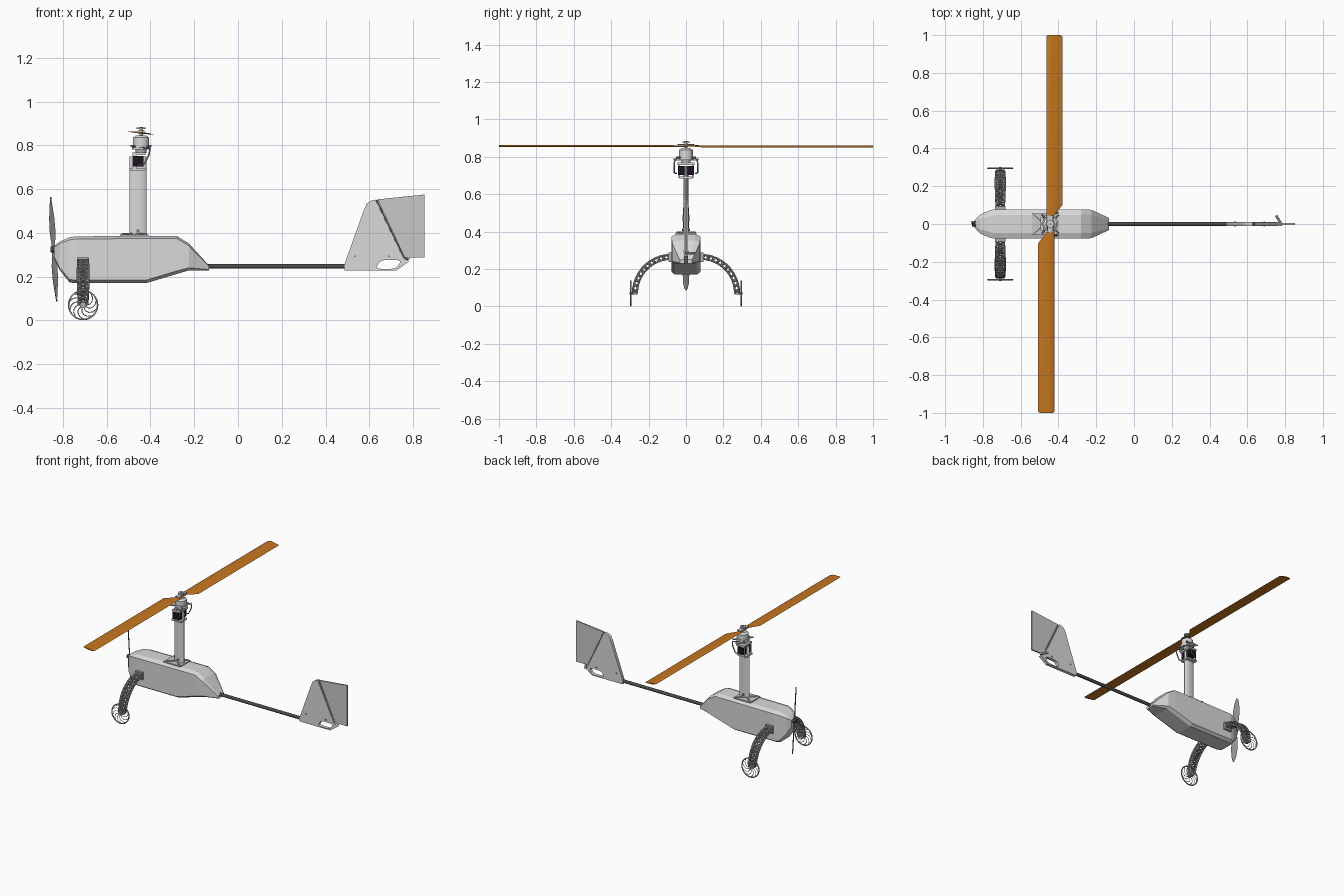
import bpy, bmesh
from math import sin, cos, pi, radians, copysign
from mathutils import Vector, Matrix

if "Cube" in bpy.data.objects:
    bpy.data.objects.remove(bpy.data.objects["Cube"])


def material(name, rgb):
    m = bpy.data.materials.new(name)
    m.use_nodes = True
    m.diffuse_color = (*rgb, 1)
    m.node_tree.nodes["Principled BSDF"].inputs["Base Color"].default_value = (*rgb, 1)
    return m


LIGHT = material("light grey", (.7, .7, .7))
PANEL = material("panel grey", (.58, .58, .58))
GEAR = material("gear grey", (.42, .42, .42))
MID = material("mid grey", (.27, .27, .27))
DARK = material("dark grey", (.075, .068, .068))
BLACK = material("black", (.013, .006, .015))
ORANGE = material("orange brown", (.56, .18, .014))


def add(name, bm, mat):
    bmesh.ops.recalc_face_normals(bm, faces=bm.faces)
    me = bpy.data.meshes.new(name)
    bm.to_mesh(me)
    bm.free()
    ob = bpy.data.objects.new(name, me)
    me.materials.append(mat)
    bpy.context.collection.objects.link(ob)
    return ob


def box(name, mat, centre, size):
    bm = bmesh.new()
    bmesh.ops.create_cube(bm, size=1, matrix=Matrix.Translation(centre) @ Matrix.Diagonal((*size, 1)))
    return add(name, bm, mat)


def rod(name, mat, a, b, r1, r2=None, sides=24):
    a, b = Vector(a), Vector(b)
    turn = (b - a).to_track_quat("Z", "Y").to_matrix().to_4x4()
    bm = bmesh.new()
    bmesh.ops.create_cone(bm, cap_ends=True, segments=sides, radius1=r1, radius2=r1 if r2 is None else r2,
                          depth=(b - a).length, matrix=Matrix.Translation((a + b) / 2) @ turn)
    return add(name, bm, mat)


def loft(name, mat, rings):
    bm = bmesh.new()
    loops = [[bm.verts.new(p) for p in ring] for ring in rings]
    n = len(loops[0])
    for a, b in zip(loops, loops[1:]):
        for i in range(n):
            bm.faces.new((a[i], a[(i + 1) % n], b[(i + 1) % n], b[i]))
    bm.faces.new(loops[0])
    bm.faces.new(loops[-1])
    return add(name, bm, mat)


def slab(name, mat, outline, half):
    return loft(name, mat, [[(x, y, z) for x, z in outline] for y in (-half, half)])


def tubes(name, mat, paths, radius, cyclic=False, res=0):
    cu = bpy.data.curves.new(name, "CURVE")
    cu.dimensions = "3D"
    cu.bevel_depth, cu.bevel_resolution, cu.use_fill_caps = radius, res, True
    for path in paths:
        sp = cu.splines.new("POLY")
        sp.points.add(len(path) - 1)
        for p, co in zip(sp.points, path):
            p.co = (*co, 1)
        sp.use_cyclic_u = cyclic
    cu.materials.append(mat)
    ob = bpy.data.objects.new(name, cu)
    bpy.context.collection.objects.link(ob)
    return ob


# Fuselage: x, half width, bottom, top, corner cut
def section(x, w, lo, hi, c):
    half = [(w - c, lo), (w, lo + c * .7), (w, hi - c * .6), (w - c * 1.5, hi)]
    return [(x, y, z) for y, z in half] + [(x, -y, z) for y, z in reversed(half)]


loft("fuselage", LIGHT, [section(*s) for s in (
    (-.84, .025, .285, .34, .008), (-.815, .05, .23, .36, .015), (-.77, .07, .173, .38, .02),
    (-.74, .078, .17, .384, .02), (-.42, .078, .17, .386, .02), (-.28, .078, .212, .386, .02),
    (-.225, .075, .228, .352, .018), (-.132, .032, .228, .25, .006))])

# Tail boom, fin and rudder
rod("tail_boom", DARK, (-.16, 0, .247), (.5, 0, .247), .011)
fin = slab("tail_fin", LIGHT, [(.487, .228), (.487, .258), (.573, .498), (.588, .533), (.605, .546), (.628, .552),
                               (.755, .285), (.783, .27), (.724, .228)], .011)


# Rounded slot through the fin foot, leaning back with its trailing edge
def soft(v):
    return copysign(abs(v) ** .6, v)


slot = slab("slot_cutter", LIGHT, [(.688 + .048 * soft(cos(a)) + .012 * soft(sin(a)), .256 + .021 * soft(sin(a)))
                                   for a in [i * pi / 14 for i in range(28)]], .05)
slot.hide_render = slot.hide_viewport = True
cut = fin.modifiers.new("slot", "BOOLEAN")
cut.operation, cut.object, cut.solver = "DIFFERENCE", slot, "EXACT"
slab("rudder", PANEL, [(.638, .553), (.852, .575), (.852, .288), (.762, .288)], .005)
rod("rudder_hinge", MID, (.632, 0, .55), (.758, 0, .284), .005, sides=8)
rod("horn_arm", LIGHT, (.78, 0, .284), (.752, .045, .284), .007, sides=8)
for x in (.535, .69):
    rod("fin_bolt", MID, (x, -.014, .293), (x, .014, .293), .005, sides=10)

# Mast with streamlined section and its mount
loft("mast", LIGHT, [[(-.457 - .038 * cos(a), .013 * sin(a), z) for a in [i * pi / 10 for i in range(20)]]
                     for z in (.38, .75)])
box("mast_mount", PANEL, (-.475, 0, .389), (.13, .11, .007))
for s in (-1, 1):
    rod("mount_rib", PANEL, (-.53, -.05 * s, .394), (-.42, .05 * s, .394), .006, sides=6)
    rod("mast_collar_bolt", GEAR, (-.457, 0, .41), (-.457, .022 * s, .41), .007, sides=10)

# Rotor head
AX = -.443
box("head_base", LIGHT, (-.457, 0, .69), (.075, .07, .01))
box("tilt_motor", BLACK, (-.455, 0, .727), (.048, .088, .048))
box("head_plate", LIGHT, (-.452, 0, .762), (.06, .09, .012))
for s in (-1, 1):
    box("head_cheek", LIGHT, (-.474, .036 * s, .725), (.018, .008, .075))
    box("head_bar", LIGHT, (AX, .045 * s, .785), (.02, .045, .01))
    tubes("control_link", GEAR, [[(-.455, .05 * s, .71), (-.428, .062 * s, .715), (-.408, .063 * s, .755),
                                  (-.402, .06 * s, .785), (AX, .05 * s, .79)]], .004, res=1)
    for t in (-1, 1):
        rod("swash_arm", GEAR, (AX, 0, .792), (AX + .045 * t, .05 * s, .797), .005, sides=8)
rod("pivot_block", GEAR, (AX, 0, .765), (AX, 0, .785), .025)
rod("bearing_ring", LIGHT, (AX, 0, .782), (AX, 0, .802), .042)
rod("bearing_housing", LIGHT, (AX, 0, .802), (AX, 0, .835), .037)
rod("bearing_cone", LIGHT, (AX, 0, .835), (AX, 0, .846), .037, .022)
rod("rotor_shaft", GEAR, (AX, 0, .845), (AX, 0, .885), .008)
rod("rotor_cap", LIGHT, (AX, 0, .874), (AX, 0, .881), .02)
box("rotor_clamp", PANEL, (AX, 0, .865), (.03, .09, .006))

# Rotor blades: aerofoil sections at each station, turned half round for the second
for s in (-1, 1):
    rings = []
    for y, front, back in ((0, -.02, .02), (.04, -.021, .015), (.1, -.021, .064), (.992, -.021, .064),
                           (1, -.015, .056)):
        ring = []
        for u, v in ((0, 0), (.12, .004), (.35, .005), (.7, .003), (1, 0), (.6, -.002), (.2, -.003)):
            x = front + u * (back - front)
            ring.append((AX + s * x, s * y, .856 + v - .11 * s * x))
        rings.append(ring)
    loft("rotor_blade", ORANGE, rings)

# Propeller with twisted blades
PX, PZ = -.843, .325
for s in (-1, 1):
    rings = []
    for r, w in ((.0, .008), (.03, .011), (.08, .019), (.14, .022), (.2, .017), (.228, .01), (.239, .003)):
        twist = radians(190 * r - 60)
        ring = []
        for u, v in ((-1, 0), (0, .0035), (1, 0), (0, -.0035)):
            a = u * w
            ring.append((PX - .014 * s * r / .24 + a * sin(twist) * s + v * cos(twist),
                         s * a * cos(twist) - v * sin(twist), PZ + s * r))
        rings.append(ring)
    loft("propeller_blade", MID, rings)
rod("propeller_hub", DARK, (-.83, 0, PZ), (-.858, 0, PZ), .018, .013)

# Landing gear: lattice legs and spoked wheels
WX, WZ = -.708, .07
for s in (-1, 1):
    n = 11

    def node(i, dx, dr):
        t = pi / 2 * i / n
        r = .195 + dr
        wide = .02 + .005 * sin(t * 2)
        return (WX + dx * wide, s * (.078 + r * sin(t)), WZ + r * cos(t))

    rails = [[node(i, dx, dr) for i in range(n + 1)] for dx in (-1, 1) for dr in (-.012, .012)]
    tubes("leg_rails", GEAR, rails, .0045)
    braces = []
    for i in range(n):
        for dr in (-.012, .012):
            braces += [[node(i, -1, dr), node(i + 1, 1, dr)], [node(i, 1, dr), node(i + 1, -1, dr)],
                       [node(i, -1, dr), node(i, 1, dr)]]
        for dx in (-1, 1):
            braces += [[node(i, dx, -.012), node(i + 1, dx, .012)], [node(i, dx, .012), node(i + 1, dx, -.012)]]
    tubes("leg_braces", GEAR, braces, .0035)
    box("leg_mount", GEAR, (WX, .084 * s, .262), (.056, .018, .05))
    box("leg_foot", GEAR, (WX, .272 * s, .075), (.03, .024, .025))
    rod("wheel_axle", GEAR, (WX, .265 * s, WZ), (WX, .302 * s, WZ), .006)
    rod("wheel_hub", GEAR, (WX, .291 * s, WZ), (WX, .299 * s, WZ), .014)

    def polar(r, a):
        return (WX + r * cos(a), .295 * s, WZ + r * sin(a))

    tubes("wheel_rim", GEAR, [[polar(.066, i * pi / 24) for i in range(48)]], .004, True, 1)
    tubes("wheel_spokes", GEAR, [[polar(.01 + .055 * u / 5, k * pi / 5 + (u / 5) ** 2) for u in range(6)]
                                 for k in range(10)], .002)

# Smooth round parts, keep edges sharp
bpy.ops.object.select_all(action="DESELECT")
for ob in bpy.context.collection.objects:
    if ob.type == "MESH" and not ob.hide_viewport and ob.name != "fuselage":
        ob.select_set(True)
        bpy.context.view_layer.objects.active = ob
bpy.ops.object.shade_smooth_by_angle(angle=radians(30))
